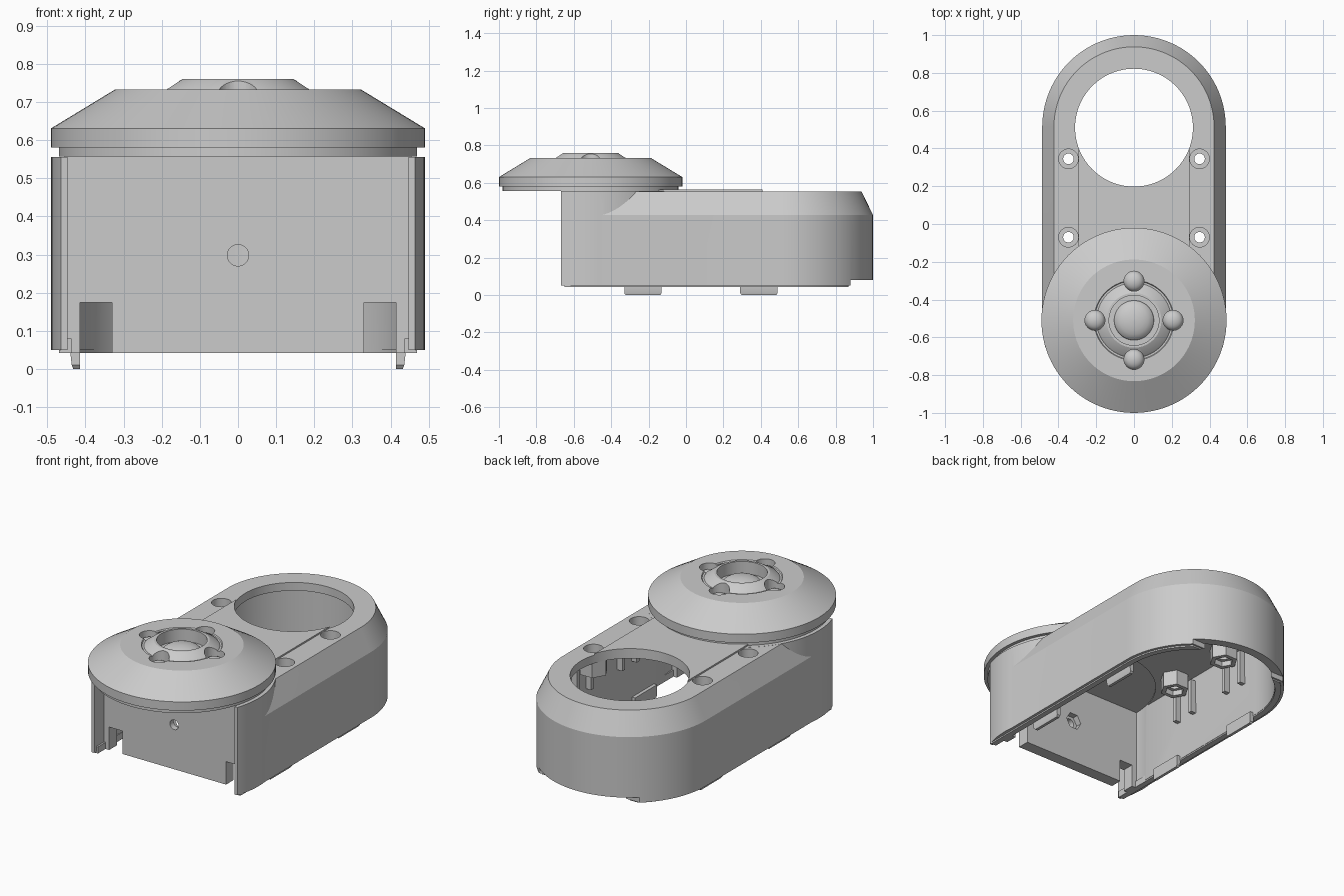
import bpy, bmesh, math
from mathutils import Matrix

if "Cube" in bpy.data.objects:
    bpy.data.objects.remove(bpy.data.objects["Cube"])

R, BACK = 0.486, 0.514        # body half width and centre of its round back
CAP_R, FRONT = 0.49, -0.51    # round front and its centre


def make(name, bm):
    bmesh.ops.recalc_face_normals(bm, faces=bm.faces)
    me = bpy.data.meshes.new(name)
    bm.to_mesh(me)
    bm.free()
    ob = bpy.data.objects.new(name, me)
    bpy.context.scene.collection.objects.link(ob)
    return ob


def loft(name, rings):
    """Closed solid through matching rings of 3D points."""
    bm = bmesh.new()
    vs = [[bm.verts.new(p) for p in r] for r in rings]
    n = len(vs[0])
    for a, b in zip(vs, vs[1:]):
        for i in range(n):
            bm.faces.new((a[i], a[(i + 1) % n], b[(i + 1) % n], b[i]))
    bm.faces.new(vs[0])
    bm.faces.new(vs[-1])
    return make(name, bm)


def box(name, x0, x1, y0, y1, z0, z1):
    pts = [(x0, y0), (x1, y0), (x1, y1), (x0, y1)]
    return loft(name, [[(x, y, z) for x, y in pts] for z in (z0, z1)])


def lathe(name, profile, cx, cy, n=48):
    """Turned solid from (radius, z) points."""
    step = 2 * math.pi / n
    return loft(name, [[(cx + r * math.cos(step * i), cy + r * math.sin(step * i), z) for i in range(n)]
                       for r, z in profile])


def cyl(name, r, cx, cy, z0, z1, n=48):
    return lathe(name, [(r, z0), (r, z1)], cx, cy, n)


def dome(r, z, h):
    """Profile points of a dome from its rim up to the axis."""
    return [(r * math.cos(a), z + h * math.sin(a)) for a in (math.radians(15 * k) for k in range(6))] + [(0.002, z + h)]


def stadium(name, levels, y_front=FRONT, n=48):
    """Round-backed body lofted through (inset, z) levels."""
    rings = []
    for d, z in levels:
        r = R - d
        ring = [(r * math.cos(math.pi * i / n), BACK + r * math.sin(math.pi * i / n), z) for i in range(n + 1)]
        rings.append(ring + [(-r, y_front, z), (r, y_front, z)])
    return loft(name, rings)


def boolean(ob, op, *others):
    for o in others:
        m = ob.modifiers.new("bool", 'BOOLEAN')
        m.operation, m.solver, m.object = op, 'EXACT', o
        dg = bpy.context.evaluated_depsgraph_get()
        me = bpy.data.meshes.new_from_object(ob.evaluated_get(dg))
        ob.modifiers.clear()
        ob.data = me
        bpy.data.objects.remove(o)


def add(ob, *o):
    boolean(ob, 'UNION', *o)


def cut(ob, *o):
    boolean(ob, 'DIFFERENCE', *o)


# Hollow housing: chamfered round-backed body plus a full-height round front
housing = stadium("housing", [(0, 0.05), (0, 0.428), (0.062, 0.555)])
add(housing, cyl("round_front", CAP_R, 0, FRONT, 0.05, 0.5555, 128))
cut(housing,
    stadium("cavity", [(0.05, -0.1), (0.054, 0.508)]),
    cyl("front_cavity", CAP_R - 0.045, 0, FRONT, -0.1, 0.514, 96),
    box("front_cut", -1, 1, -1.2, -0.668, -0.2, 1),
    box("front_opening", -0.447, 0.447, -1.1, -0.58, -0.2, 1),
    box("back_notch", -0.35, 0.35, 0.88, 1.2, -0.2, 0.08))

# Raised centre plate, then the large round opening
add(housing, box("centre_plate", -0.295, 0.295, -0.15, 0.45, 0.53, 0.564))
cut(housing, cyl("opening", 0.312, 0, 0.51, 0.3, 0.8, 96))

# Screw bosses with hanging ribs, counterbores and hex nut pockets
spots = [(sx * 0.347, y) for sx in (-1, 1) for y in (-0.07, 0.345)]
for x, y in spots:
    add(housing, cyl("boss", 0.078, x, y, 0.42, 0.535, 6))
    s = 1 if x > 0 else -1
    for dy in (-0.065, 0.065):
        x0, x1 = sorted((s * 0.40, s * 0.453))
        add(housing, box("rib", x0, x1, y + dy - 0.012, y + dy + 0.012, 0.28, 0.48))
for x, y in spots:
    cut(housing, cyl("bore", 0.028, x, y, 0.3, 0.7, 24),
        cyl("counterbore", 0.052, x, y, 0.5, 0.7, 32),
        cyl("nut_pocket", 0.052, x, y, 0.3, 0.45, 6))

# Inner lip along the bottom edge
lip = stadium("bottom_lip", [(0.016, 0.042), (0.016, 0.08)], -0.65)
cut(lip, stadium("lip_inner", [(0.049, 0), (0.049, 0.2)], -0.8),
    box("lip_back", -1, 1, 0.87, 1.2, -0.1, 0.3))

# Snap tabs under the side walls
for s, side in ((-1, "left"), (1, "right")):
    for y, end in ((-0.23, "front"), (0.39, "back")):
        loft(f"snap_tab_{side}_{end}", [
            [(s * a, y + b, z) for a, b in ((0.415, -w), (x1, -w), (x1, w), (0.415, w))]
            for z, x1, w in ((0, 0.432, 0.092), (0.01, 0.436, 0.1), (0.045, 0.44, 0.1), (0.07, 0.44, 0.1))])

# Recessed front panel with corner notches, cable hole and hex pocket
panel = box("front_panel", -0.455, 0.455, -0.58, -0.51, 0.042, 0.557)
for s in (-1, 1):
    x0, x1 = sorted((s * 0.33, s * 0.414))
    cut(panel, box("notch", x0, x1, -0.8, -0.3, -0.1, 0.174))
turn = Matrix.Translation((0, 0, 0.298)) @ Matrix.Rotation(math.pi / 2, 4, 'X')
for r, za, zb, n in ((0.028, 0.3, 0.8, 32), (0.05, 0.3, 0.545, 6)):
    hole = cyl("panel_hole", r, 0, 0, za, zb, n)
    hole.data.transform(turn)
    cut(panel, hole)

# Turned cap with a hub, a ring groove and a domed centre in its recess
profile = [(0.47, 0.557), (0.47, 0.581), (0.49, 0.581), (0.49, 0.631), (0.322, 0.733),
           (0.212, 0.733), (0.208, 0.727), (0.198, 0.727), (0.192, 0.734), (0.145, 0.76), (0.132, 0.76),
           (0.132, 0.69)] + dome(0.105, 0.69, 0.045)
cap = lathe("round_cap", profile, 0, FRONT, 96)

# Four round pockets around the hub, each with a domed floor
for k in range(4):
    a = k * math.pi / 2
    x, y = 0.207 * math.cos(a), FRONT + 0.207 * math.sin(a)
    cut(cap, lathe("pocket", [(0.002, 0.8), (0.053, 0.8)] + dome(0.053, 0.68, 0.035), x, y, 32))

# Smooth the round faces, keep the edges crisp
bpy.ops.object.select_all(action='DESELECT')
for ob in bpy.context.scene.objects:
    ob.select_set(True)
bpy.context.view_layer.objects.active = cap
bpy.ops.object.shade_smooth_by_angle(angle=math.radians(25))
